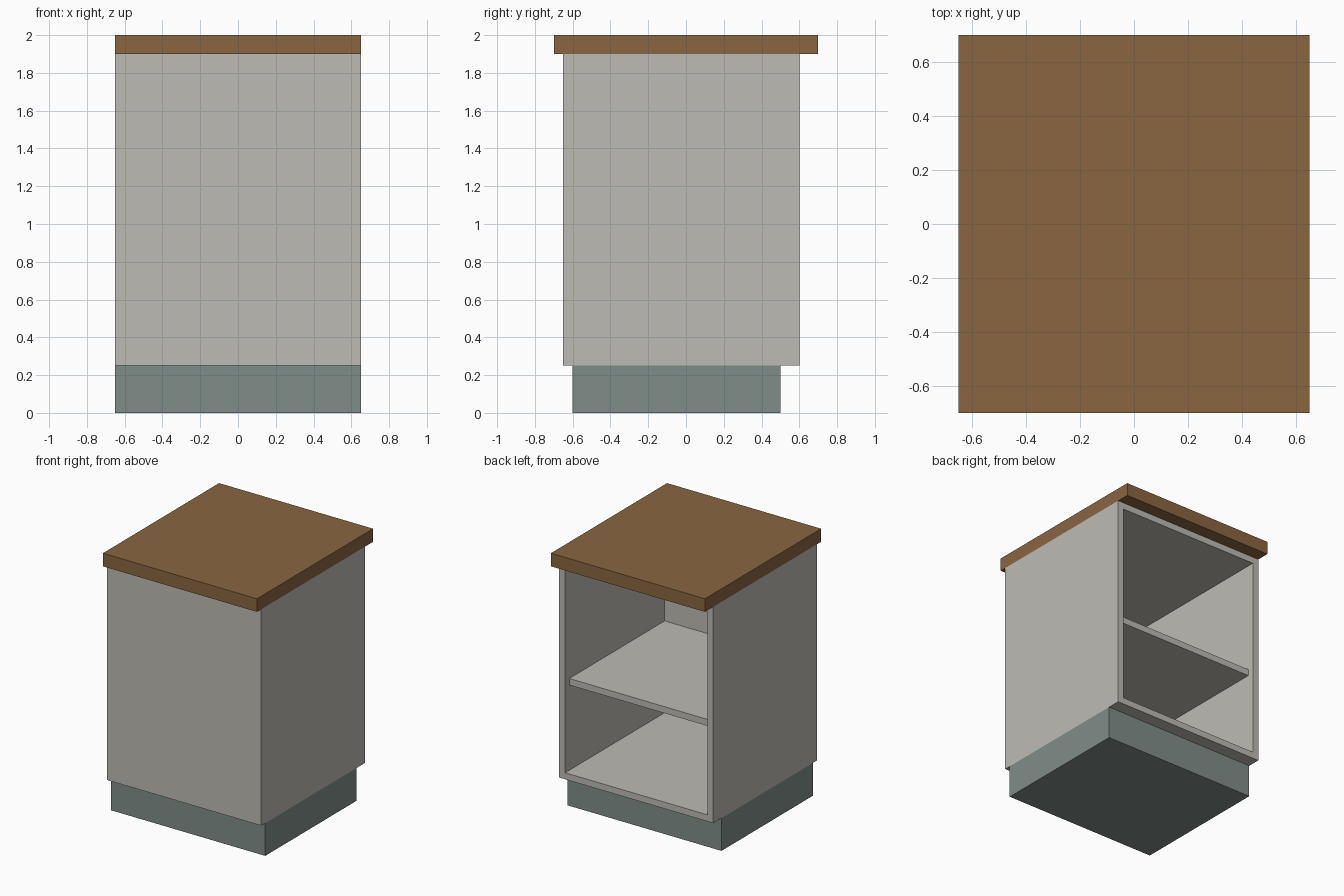
import bpy
import bmesh
from mathutils import Vector

default = bpy.data.objects.get("Cube")
if default:
    bpy.data.objects.remove(default, do_unlink=True)


def make_material(name, rgb):
    mat = bpy.data.materials.new(name)
    mat.use_nodes = True
    mat.diffuse_color = (*rgb, 1.0)
    mat.node_tree.nodes["Principled BSDF"].inputs["Base Color"].default_value = (*rgb, 1.0)
    return mat


wood = make_material("brown wood", (0.254, 0.133, 0.053))
panel = make_material("warm light grey", (0.515, 0.497, 0.456))
base = make_material("grey green", (0.216, 0.270, 0.250))


def box_mesh(x, y, z):
    """Box spanning the given (low, high) range on each axis."""
    bm = bmesh.new()
    bmesh.ops.create_cube(bm, size=1.0)
    low, high = Vector((x[0], y[0], z[0])), Vector((x[1], y[1], z[1]))
    for v in bm.verts:
        v.co = (low + high) / 2 + v.co * (high - low)
    bm.normal_update()
    return bm


def finish(name, bm, mat):
    mesh = bpy.data.meshes.new(name)
    bm.to_mesh(mesh)
    bm.free()
    mesh.materials.append(mat)
    obj = bpy.data.objects.new(name, mesh)
    bpy.context.collection.objects.link(obj)
    return obj


W = 0.65   # half width
T = 0.05   # panel thickness

# Plinth, set back at front and rear
finish("plinth", box_mesh((-W, W), (-0.60, 0.50), (0.0, 0.25)), base)

# Carcass: a box hollowed out from its open rear
bm = box_mesh((-W, W), (-0.65, 0.60), (0.25, 1.90))
rear = max(bm.faces, key=lambda f: f.calc_center_median().y)
bmesh.ops.inset_region(bm, faces=[rear], thickness=T, use_even_offset=True)
hollow = bmesh.ops.extrude_discrete_faces(bm, faces=[rear])["faces"][0]
bmesh.ops.translate(bm, verts=hollow.verts, vec=(0, -1.20, 0))
finish("carcass", bm, panel)

# Shelf, slightly recessed from the opening
finish("shelf", box_mesh((-W + T, W - T), (-0.60, 0.55), (0.95, 1.00)), panel)

# Worktop overhanging front and rear
finish("worktop", box_mesh((-W, W), (-0.70, 0.70), (1.90, 2.00)), wood)
